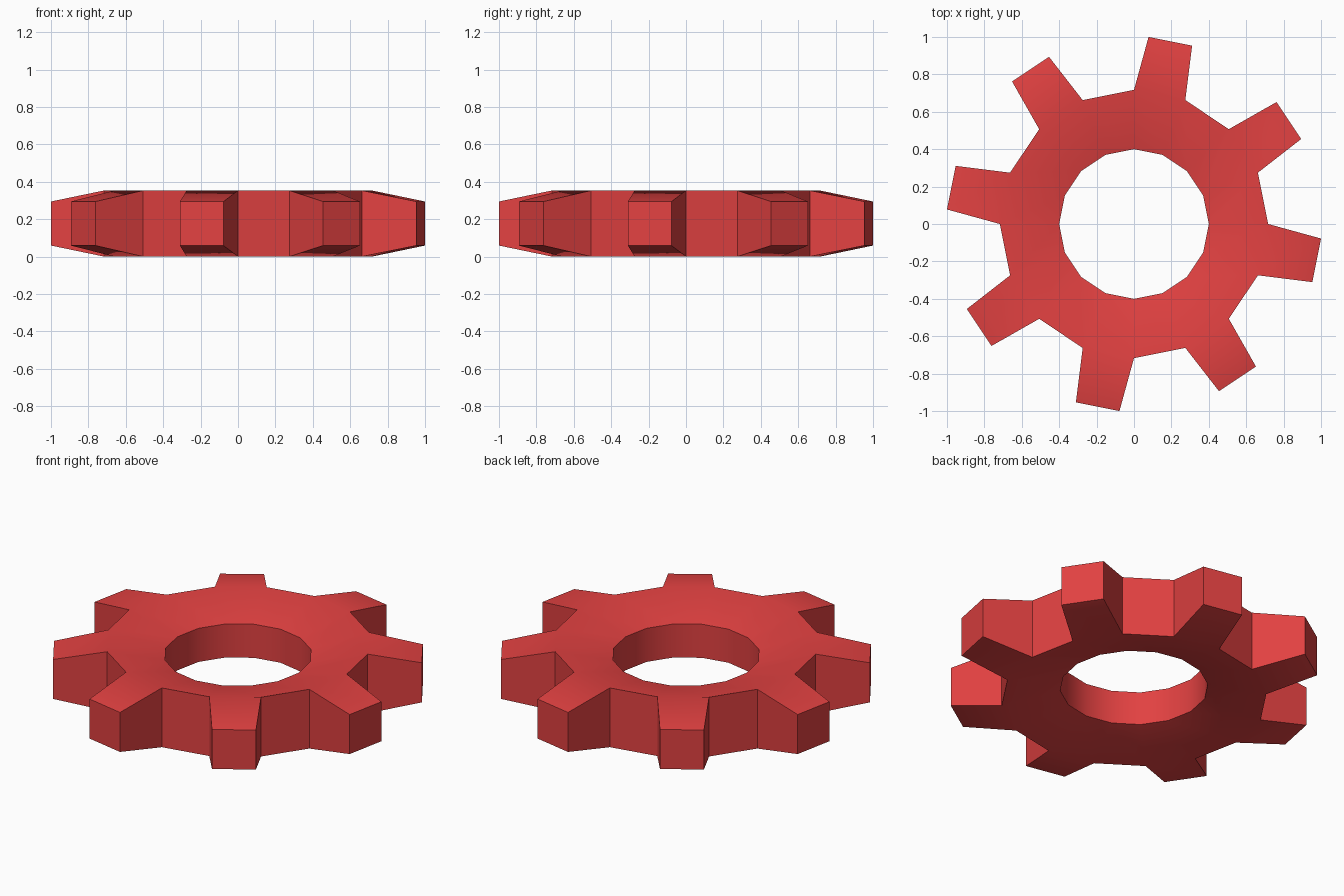
import bpy, bmesh, math

if "Cube" in bpy.data.objects:
    bpy.data.objects.remove(bpy.data.objects["Cube"])

TEETH = 8
STEPS = TEETH * 2            # one sector per tooth or gap
MID = 0.1765                 # half of the total height
BORE_R, ROOT_R, TIP_R = 0.40, 0.717, 1.003
BORE_H, ROOT_H, TIP_H = 0.10, MID, 0.1177   # half heights
TIP_ANGLE = math.radians(6.8)               # half width of a tooth tip

bm = bmesh.new()


def pair(radius, angle, half):
    """Top and bottom vertex at a polar position."""
    x, y = radius * math.cos(angle), radius * math.sin(angle)
    return bm.verts.new((x, y, MID + half)), bm.verts.new((x, y, MID - half))


def slab(a, b, c, d):
    """Top and bottom faces over four counter-clockwise pairs."""
    bm.faces.new([p[0] for p in (a, b, c, d)])
    bm.faces.new([p[1] for p in (d, c, b, a)])


def wall(a, b):
    bm.faces.new((a[1], b[1], b[0], a[0]))


# Dished ring profile
step = math.tau / STEPS
bore = [pair(BORE_R, i * step, BORE_H) for i in range(STEPS)]
root = [pair(ROOT_R, i * step, ROOT_H) for i in range(STEPS)]

for i in range(STEPS):
    j = (i + 1) % STEPS
    slab(bore[i], root[i], root[j], bore[j])
    wall(bore[j], bore[i])
    if i % 2:
        # Tapered tooth on every other sector
        mid = (i + 0.5) * step
        t0 = pair(TIP_R, mid - TIP_ANGLE, TIP_H)
        t1 = pair(TIP_R, mid + TIP_ANGLE, TIP_H)
        slab(root[i], t0, t1, root[j])
        wall(root[i], t0)
        wall(t0, t1)
        wall(t1, root[j])
    else:
        wall(root[i], root[j])

bmesh.ops.recalc_face_normals(bm, faces=bm.faces)
mesh = bpy.data.meshes.new("gear")
bm.to_mesh(mesh)
bm.free()

gear = bpy.data.objects.new("gear", mesh)
bpy.context.collection.objects.link(gear)

# Red paint
red = bpy.data.materials.new("red")
red.diffuse_color = (0.76, 0.053, 0.053, 1)
red.use_nodes = True
red.node_tree.nodes["Principled BSDF"].inputs["Base Color"].default_value = red.diffuse_color
mesh.materials.append(red)

bpy.context.view_layer.objects.active = gear
gear.select_set(True)
bpy.ops.object.shade_smooth_by_angle(angle=math.radians(30))
